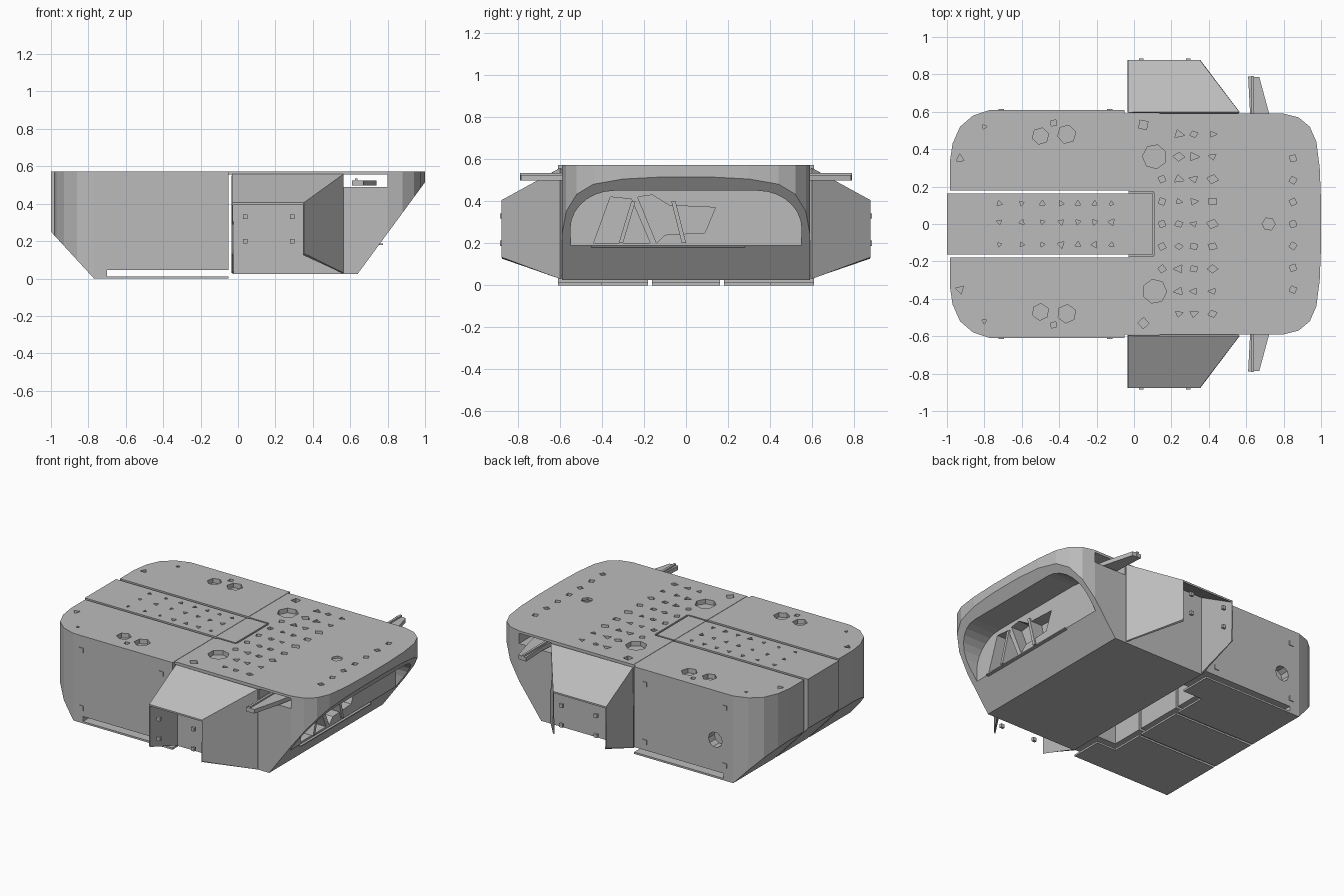
import bpy, bmesh, math, random
from mathutils import Vector

random.seed(4)
if "Cube" in bpy.data.objects:
    bpy.data.objects.remove(bpy.data.objects["Cube"])

grey = bpy.data.materials.new("plain grey")
grey.use_nodes = True
grey.diffuse_color = (0.5, 0.5, 0.5, 1)
grey.node_tree.nodes["Principled BSDF"].inputs["Base Color"].default_value = (0.5, 0.5, 0.5, 1)


def finish(name, bm):
    bmesh.ops.recalc_face_normals(bm, faces=bm.faces)
    mesh = bpy.data.meshes.new(name)
    bm.to_mesh(mesh)
    bm.free()
    mesh.materials.append(grey)
    obj = bpy.data.objects.new(name, mesh)
    bpy.context.collection.objects.link(obj)
    return obj


def add_prism(bm, points, lo, hi, axis="z"):
    place = {"x": lambda a, b, h: (h, a, b),
             "y": lambda a, b, h: (a, h, b),
             "z": lambda a, b, h: (a, b, h)}[axis]
    ends = [[bm.verts.new(place(a, b, h)) for a, b in points] for h in (lo, hi)]
    n = len(points)
    bm.faces.new(ends[0])
    bm.faces.new(ends[1][::-1])
    for i in range(n):
        j = (i + 1) % n
        bm.faces.new((ends[0][i], ends[0][j], ends[1][j], ends[1][i]))


def slice_off(bm, point, normal):
    """Remove everything beyond a plane and close the cut."""
    geom = bm.verts[:] + bm.edges[:] + bm.faces[:]
    cut = bmesh.ops.bisect_plane(bm, geom=geom, plane_co=point, plane_no=normal, clear_outer=True)
    edges = [e for e in cut["geom_cut"] if isinstance(e, bmesh.types.BMEdge)]
    bmesh.ops.contextual_create(bm, geom=edges)


def box(name, x, y, z):
    bm = bmesh.new()
    add_prism(bm, [(x[0], y[0]), (x[1], y[0]), (x[1], y[1]), (x[0], y[1])], *z)
    return finish(name, bm)


def carve(obj, cutters):
    for cutter in cutters:
        mod = obj.modifiers.new("cut", "BOOLEAN")
        mod.operation, mod.solver, mod.object = "DIFFERENCE", "EXACT", cutter
        bpy.context.view_layer.objects.active = obj
        bpy.ops.object.modifier_apply(modifier=mod.name)


TOP = 0.573

# Scattered pits in the deck
pits = bmesh.new()


def pit(x, y, r, sides=3, stretch=1.0):
    turn = random.uniform(0, math.tau)
    ring = [turn + i * math.tau / sides for i in range(sides)]
    add_prism(pits, [(x + stretch * r * math.cos(a), y + r * math.sin(a)) for a in ring], TOP - 0.03, TOP + 0.03)


for row in range(-4, 5):
    for x in (0.24, 0.32, 0.42):
        pit(x, row * 0.12, random.uniform(0.016, 0.025), random.choice((3, 4)), 1.3)
    if abs(row) < 4:
        pit(0.85, row * 0.117, 0.022, 4)
    if abs(row) < 3:
        pit(0.15, row * 0.12, 0.022, 4)
for x in (-0.72, -0.6, -0.49, -0.39, -0.3, -0.21, -0.12):
    for y in (-0.11, 0.01, 0.11):
        pit(x, y, random.uniform(0.014, 0.022))
for side in (-1, 1):
    pit(0.11, side * 0.36, 0.065, 7)
    pit(0.05, side * 0.53, 0.03, 4)
    pit(-0.5, side * 0.47, 0.045, 6)
    pit(-0.36, side * 0.48, 0.05, 6)
    pit(-0.43, side * 0.54, 0.02, 4)
    pit(-0.93, side * 0.35, 0.025)
    pit(-0.8, side * 0.52, 0.015)
pit(0.72, 0.0, 0.035, 6)
pit_cutter = finish("pit_cutter", pits)

# Cutters for the hull
rear_slot = box("rear_slot_cutter", (-0.7, 0.0), (-1, 1), (0.012, 0.045))
rear_well = box("rear_well_cutter", (-0.19, 0.0), (-0.4, 0.4), (-0.1, 0.3))
side_slot = box("side_slot_cutter", (0.565, 0.8), (-1, 1), (0.49, 0.557))
seam_cross = box("seam_cross_cutter", (0.098, 0.11), (-0.165, 0.165), (0.54, 0.7))
seams = [box("seam_cutter", (-0.1, 0.104), (s * 0.17 - 0.005, s * 0.17 + 0.005), (0.54, 0.7)) for s in (-1, 1)]

bm = bmesh.new()
add_prism(bm, [(-0.64 + 0.05 * math.cos(a), 0.25 + 0.05 * math.sin(a))
               for a in (i * math.tau / 10 for i in range(10))], 0.55, 0.7, "y")
port_cutter = finish("port_cutter", bm)

bm = bmesh.new()
arch = [(-0.55, 0.18), (0.55, 0.18)]
arch += [(0.34 + 0.21 * math.cos(a), 0.27 + 0.18 * math.sin(a)) for a in (i * math.pi / 14 for i in range(8))]
arch += [(-y, z) for y, z in arch[:1:-1]]
add_prism(bm, arch, 0.76, 1.2, "x")
arch_cutter = finish("arch_cutter", bm)

bm = bmesh.new()
add_prism(bm, [(-0.44, 0.2), (-0.17, 0.2), (-0.26, 0.41), (-0.36, 0.42)], 0.66, 0.9, "x")
add_prism(bm, [(-0.14, 0.2), (-0.1, 0.24), (0.09, 0.25), (0.14, 0.37), (-0.08, 0.38), (-0.16, 0.43), (-0.23, 0.42)],
          0.68, 0.9, "x")
socket_cutter = finish("socket_cutter", bm)

# Rear hull: two outer bodies and a centre strip
corner = [(-0.77, 0.61), (-0.86, 0.58), (-0.93, 0.52), (-0.97, 0.43), (-0.985, 0.33)]
outer = [(-0.05, 0.18), (-0.05, 0.61)] + corner + [(-0.985, 0.18)]
centre = [(-0.05, -0.162), (-0.05, 0.162), (-1.0, 0.162), (-1.0, -0.162)]
rear_parts = {"rear_left_body": outer,
              "rear_right_body": [(x, -y) for x, y in outer],
              "rear_centre_body": centre}
for name, outline in rear_parts.items():
    bm = bmesh.new()
    add_prism(bm, outline, 0.0, TOP)
    slice_off(bm, (-0.77, 0, 0), (-0.25, 0, -0.23))
    body = finish(name, bm)
    carve(body, [rear_slot, rear_well, pit_cutter, port_cutter])

# Front hull with sloping nose
edge = [(-0.03, 0.59), (0.8, 0.59), (0.88, 0.57), (0.94, 0.52), (0.975, 0.44), (0.993, 0.3), (1.0, 0.12)]
bm = bmesh.new()
add_prism(bm, edge + [(x, -y) for x, y in edge[::-1]], 0.025, TOP)
slice_off(bm, (0.64, 0, 0.025), (0.49, 0, -0.36))
front = finish("front_body", bm)
carve(front, [arch_cutter, socket_cutter, side_slot, seam_cross, pit_cutter] + seams)

# Nose lip and slanted braces behind it
box("nose_lip", (0.74, 0.775), (-0.45, 0.28), (0.18, 0.187))
for y, lean in ((-0.32, 0.06), (-0.02, -0.05)):
    bm = bmesh.new()
    add_prism(bm, [(y, 0.2), (y + 0.02, 0.2), (y + lean + 0.02, 0.4), (y + lean, 0.4)], 0.67, 0.77, "x")
    finish("nose_brace", bm)

# Deck plates bridging the front and rear hulls
for y in ((-0.59, -0.18), (-0.162, 0.162), (0.18, 0.59)):
    box("deck_bridge", (-0.06, -0.02), y, (0.555, TOP - 0.002))

# Side pods, open underneath, with a window in the outer panel
for side, label in ((-1, "right"), (1, "left")):
    bm = bmesh.new()
    inner = [bm.verts.new((x, side * 0.595, z)) for x, z in ((-0.03, 0.03), (0.56, 0.03), (0.56, 0.555), (-0.03, 0.555))]
    tip = [bm.verts.new((x, side * 0.875, z)) for x, z in ((-0.03, 0.13), (0.35, 0.13), (0.35, 0.4), (-0.03, 0.4))]
    for i in (1, 2, 3):
        j = (i + 1) % 4
        bm.faces.new((inner[i], inner[j], tip[j], tip[i]))
    panel = bm.faces.new(tip)
    bmesh.ops.inset_region(bm, faces=[panel], thickness=0.075)
    bmesh.ops.delete(bm, geom=[panel], context="FACES")
    pod = finish(label + "_side_pod", bm)
    solid = pod.modifiers.new("thickness", "SOLIDIFY")
    solid.thickness, solid.offset = 0.012, 0

    # Loose square bezel and bolts around the pod window
    for x in (0.04, 0.29):
        for z in (0.2, 0.33):
            box("pod_bolt", (x - 0.012, x + 0.012), sorted((side * 0.87, side * 0.886)), (z - 0.012, z + 0.012))

    # Tapered arm leaving the side slot
    bm = bmesh.new()
    add_prism(bm, [(0.61, side * 0.5), (0.74, side * 0.5), (0.72, side * 0.6), (0.67, side * 0.785),
                   (0.61, side * 0.79), (0.62, side * 0.6)], 0.498, 0.525)
    finish(label + "_arm", bm)
    box(label + "_arm_rib", (0.625, 0.64), sorted((side * 0.5, side * 0.79)), (0.5, 0.535))

    # Small fixings on the rear side walls
    for x in (-0.71, -0.13):
        for z in (0.1, 0.48):
            box("wall_bolt", (x - 0.015, x + 0.015), sorted((side * 0.6, side * 0.615)), (z - 0.015, z + 0.015))

for cutter in [pit_cutter, rear_slot, rear_well, side_slot, seam_cross, port_cutter, arch_cutter, socket_cutter] + seams:
    bpy.data.objects.remove(cutter)
